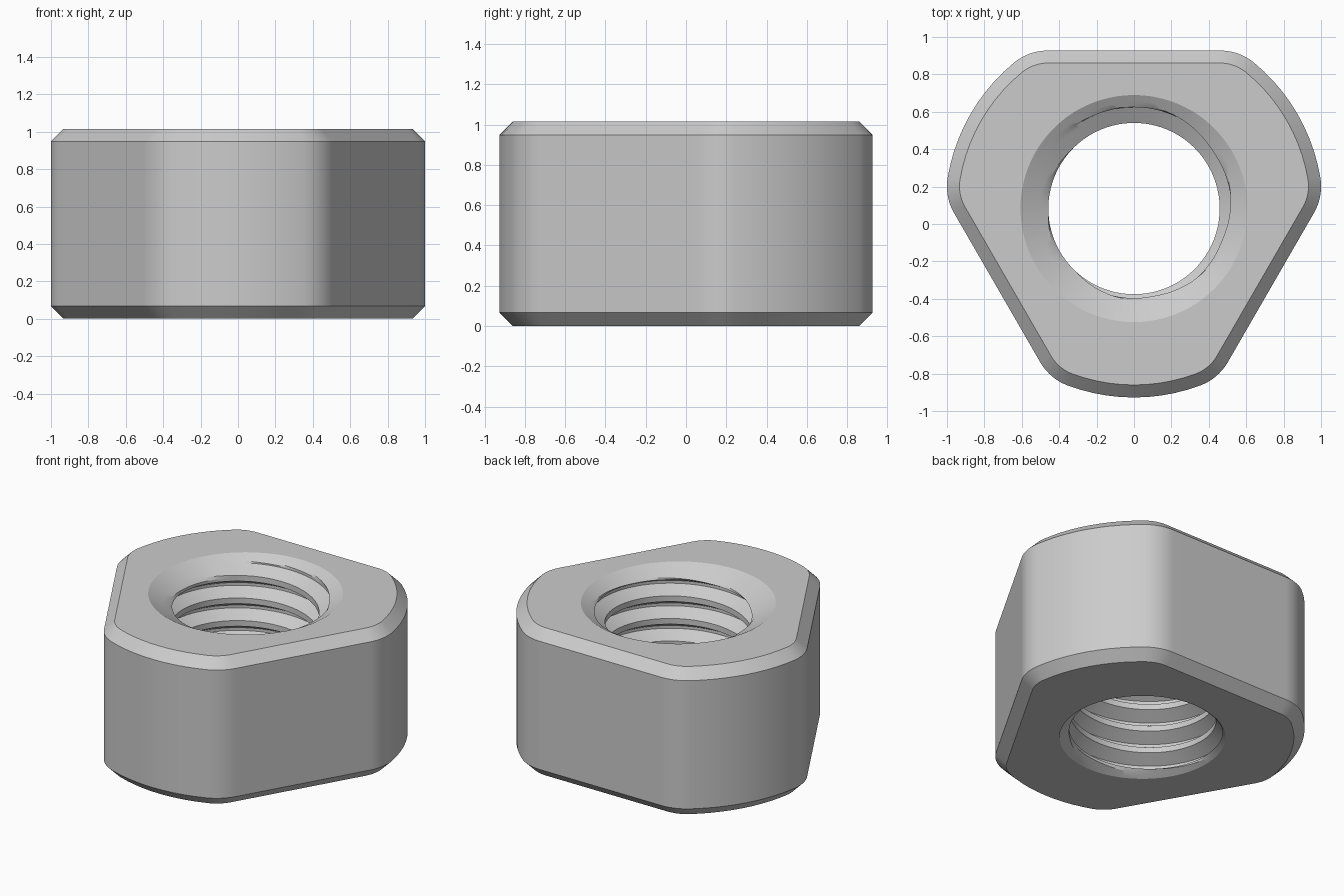
import bpy, bmesh
from math import pi, radians, degrees, sin, cos, atan2, sqrt

cube = bpy.data.objects.get("Cube")
if cube:
    bpy.data.objects.remove(cube, do_unlink=True)

# Main dimensions
HEIGHT, BEVEL = 1.015, 0.067
CENTRE_Y = 0.0825
ARC_R, FLAT_D, FILLET_R = 1.01, 0.845, 0.286
BORE_R, TOP_R, BOTTOM_R = 0.458, 0.607, 0.517
PITCH = 0.155
DEPTH = 0.541 * PITCH
SLOPE = 0.578  # countersink rise per unit of radius


def steps(a, b, n):
    return [a + (b - a) * i / n for i in range(n)]


def outline():
    """Three flats joined by arcs with rounded corners: (point, normal angle)."""
    half = sqrt((ARC_R - FILLET_R) ** 2 - (FLAT_D - FILLET_R) ** 2)
    turn = atan2(half, FLAT_D - FILLET_R)
    reach = ARC_R - FILLET_R
    pts = []
    for k in range(3):
        a = pi / 2 + k * 2 * pi / 3
        b = a + 2 * pi / 3
        for t in steps(-half, half, 16):
            pts.append((FLAT_D * cos(a) - t * sin(a), FLAT_D * sin(a) + t * cos(a), a))
        for n in steps(a, a + turn, 10):
            pts.append((reach * cos(a + turn) + FILLET_R * cos(n),
                        reach * sin(a + turn) + FILLET_R * sin(n), n))
        for n in steps(a + turn, b - turn, 10):
            pts.append((ARC_R * cos(n), ARC_R * sin(n), n))
        for n in steps(b - turn, b, 10):
            pts.append((reach * cos(b - turn) + FILLET_R * cos(n),
                        reach * sin(b - turn) + FILLET_R * sin(n), n))
    return pts


def thread_rows():
    """Turn position and groove depth for every row of the helical thread."""
    corners = [(0, 0), (0.25, 0), (0.5625, 1), (0.6875, 1), (1, 0)]
    rows = []
    for turn in range(-10, 2):
        for (p, d), (q, e) in zip(corners, corners[1:]):
            n = 4 if d != e else 2
            rows += [(turn + f, g) for f, g in zip(steps(p, q, n), steps(d, e, n))]
    return rows


# Each column is a closed section: threaded bore, top, bevelled wall, bottom
bm = bmesh.new()
pts = outline()
rows = thread_rows()
columns = []
theta = last = atan2(pts[0][1], pts[0][0])
for x, y, normal in pts + pts[:1]:
    angle = atan2(y, x)
    theta += (angle - last) % (2 * pi)
    last = angle
    lead = HEIGHT - 0.085 + PITCH * (theta + radians(130)) / (2 * pi)
    section = []
    for turn, groove in rows:
        z = lead + PITCH * turn
        r = BORE_R + DEPTH * groove
        if z <= 0:
            z, r = 0, BOTTOM_R
        elif z >= HEIGHT:
            z, r = HEIGHT, TOP_R
        else:
            r = max(r, TOP_R - (HEIGHT - z) / SLOPE, BOTTOM_R - z / SLOPE)
        section.append((r * cos(theta), r * sin(theta), z))
    for inset, z in ((BEVEL, HEIGHT), (0, HEIGHT - BEVEL), (0, BEVEL), (BEVEL, 0)):
        section.append((x - inset * cos(normal), y - inset * sin(normal), z))
    columns.append([bm.verts.new((px, py + CENTRE_Y, pz)) for px, py, pz in section])

for a, b in zip(columns, columns[1:]):
    for j in range(len(a)):
        bm.faces.new((a[j - 1], a[j], b[j], b[j - 1]))
bmesh.ops.remove_doubles(bm, verts=bm.verts[:], dist=0.0001)
bmesh.ops.recalc_face_normals(bm, faces=bm.faces[:])

mesh = bpy.data.meshes.new("threaded_nut")
bm.to_mesh(mesh)
bm.free()
nut = bpy.data.objects.new("threaded_nut", mesh)
bpy.context.collection.objects.link(nut)

# Plain grey metal
steel = bpy.data.materials.new("grey_steel")
steel.use_nodes = True
colour = (0.6, 0.6, 0.6, 1)
steel.diffuse_color = colour
steel.node_tree.nodes["Principled BSDF"].inputs["Base Color"].default_value = colour
mesh.materials.append(steel)

bpy.ops.object.select_all(action="DESELECT")
nut.select_set(True)
bpy.context.view_layer.objects.active = nut
bpy.ops.object.shade_smooth_by_angle(angle=radians(22))
